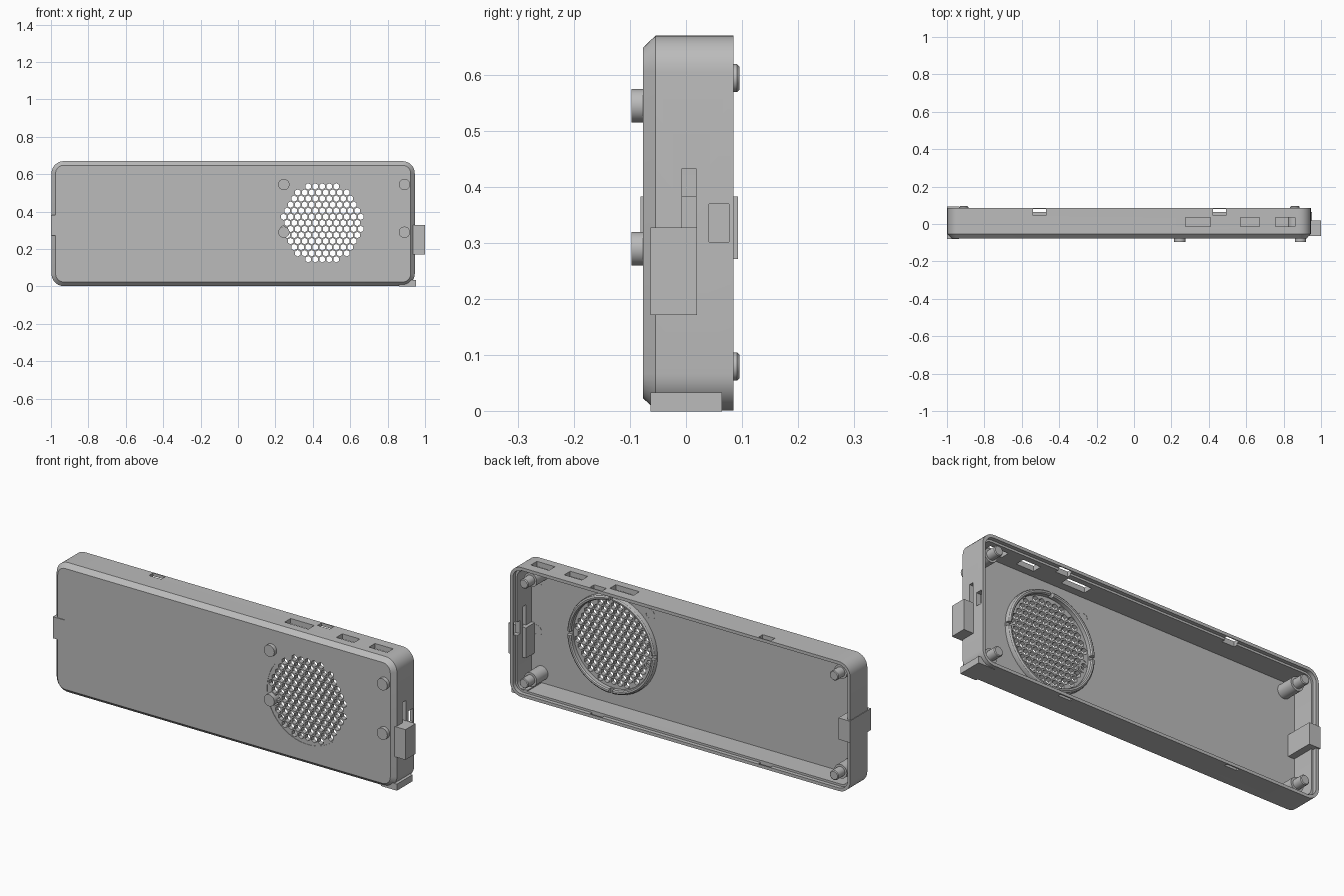
import bpy, bmesh
from math import sin, cos, pi, radians, sqrt
from mathutils import Matrix, Vector

cube = bpy.data.objects.get("Cube")
if cube:
    bpy.data.objects.remove(cube, do_unlink=True)

grey = bpy.data.materials.new("plain grey")
grey.use_nodes = True
COLOUR = (0.5, 0.5, 0.5, 1)
grey.diffuse_color = COLOUR
grey.node_tree.nodes["Principled BSDF"].inputs["Base Color"].default_value = COLOUR

X0, X1, Z0, Z1 = -0.997, 0.945, 0.002, 0.67
FRONT, FLOOR, BACK = -0.077, -0.052, 0.085
GRILLE = Vector((0.45, 0, 0.34))


def finish(bm, name):
    bmesh.ops.recalc_face_normals(bm, faces=bm.faces)
    mesh = bpy.data.meshes.new(name)
    bm.to_mesh(mesh)
    bm.free()
    mesh.materials.append(grey)
    ob = bpy.data.objects.new(name, mesh)
    bpy.context.collection.objects.link(ob)
    return ob


def loft(bm, loops, closed=False):
    """Skin a list of equal point loops; cap the ends unless closed."""
    rings = [[bm.verts.new(p) for p in loop] for loop in loops]
    pairs = list(zip(rings, rings[1:]))
    if closed:
        pairs.append((rings[-1], rings[0]))
    for a, b in pairs:
        for i in range(len(a)):
            j = (i + 1) % len(a)
            bm.faces.new((a[i], a[j], b[j], b[i]))
    if not closed:
        bm.faces.new(rings[0])
        bm.faces.new(rings[-1])


def circle(x, z, r, y, sides, turn=0.0):
    return [(x + r * cos(turn + 2 * pi * i / sides), y,
             z + r * sin(turn + 2 * pi * i / sides)) for i in range(sides)]


def rounded(inset, y):
    r, pts = max(0.065 - inset, 0.02), []
    corners = ((X1, Z1, -1, -1), (X0, Z1, 1, -1), (X0, Z0, 1, 1), (X1, Z0, -1, 1))
    for k, (x, z, sx, sz) in enumerate(corners):
        cx, cz = x + sx * (inset + r), z + sz * (inset + r)
        for i in range(9):
            a = pi / 2 * (k + i / 8)
            pts.append((cx + r * cos(a), y, cz + r * sin(a)))
    return pts


def turned(bm, x, z, profile, sides=32, closed=False, turn=0.0):
    """Round part along y from (radius, y) pairs."""
    loft(bm, [circle(x, z, r, y, sides, turn) for r, y in profile], closed)


def box(bm, xs, ys, zs, turn=None):
    size = Vector((xs[1] - xs[0], ys[1] - ys[0], zs[1] - zs[0]))
    mid = Vector((sum(xs) / 2, sum(ys) / 2, sum(zs) / 2))
    m = Matrix.Translation(mid) @ Matrix.Diagonal((*size, 1))
    bmesh.ops.create_cube(bm, size=1, matrix=turn @ m if turn else m)


def cut(ob, bm):
    """Subtract a shape and keep the result as plain mesh."""
    cutter = finish(bm, "cutter")
    cutter.hide_render = True
    mod = ob.modifiers.new("cut", "BOOLEAN")
    mod.operation, mod.solver, mod.object = "DIFFERENCE", "EXACT", cutter
    graph = bpy.context.evaluated_depsgraph_get()
    mesh = bpy.data.meshes.new_from_object(ob.evaluated_get(graph))
    ob.modifiers.clear()
    ob.data = mesh
    bpy.data.objects.remove(cutter, do_unlink=True)


def smooth(ob):
    bpy.ops.object.select_all(action="DESELECT")
    ob.select_set(True)
    bpy.context.view_layer.objects.active = ob
    bpy.ops.object.shade_smooth_by_angle(angle=radians(30))


# Shell with a chamfered front edge
bm = bmesh.new()
loft(bm, [rounded(0.022, FRONT), rounded(0, FRONT + 0.023), rounded(0, BACK)])
case = finish(bm, "case_shell")

# Open back with a stepped rim
bm = bmesh.new()
loft(bm, [rounded(0.027, FLOOR), rounded(0.027, 0.065),
          rounded(0.016, 0.065), rounded(0.016, 0.12)])
cut(case, bm)

# Round grille opening
bm = bmesh.new()
turned(bm, GRILLE.x, GRILLE.z, [(0.23, -0.12), (0.23, 0)], 64)
cut(case, bm)

# Ports and snap slots through the walls
bm = bmesh.new()
for xs in ((0.275, 0.41), (0.57, 0.67), (0.757, 0.86)):
    box(bm, xs, (-0.013, 0.036), (0.6, 0.7))
for x in (-0.505, 0.457):
    box(bm, (x - 0.035, x + 0.035), (0.046, 0.08), (0.6, 0.7))
    box(bm, (x - 0.035, x + 0.035), (0.064, 0.08), (-0.03, 0.06))
box(bm, (0.9, 1), (0.041, 0.077), (0.302, 0.37))
box(bm, (0.9, 1), (-0.007, 0.018), (0.28, 0.433))
cut(case, bm)
smooth(case)

# Honeycomb grille
bm = bmesh.new()
turned(bm, GRILLE.x, GRILLE.z, [(0.231, FRONT + 0.002), (0.231, FLOOR)], 64)
grille = finish(bm, "honeycomb_grille")
bm = bmesh.new()
PITCH = 0.0375
for row in range(-8, 9):
    for col in range(-8, 9):
        x = (col + 0.5 * (row % 2)) * PITCH
        z = row * PITCH * sqrt(3) / 2
        if x * x + z * z < 0.215 ** 2:
            turned(bm, GRILLE.x + x, GRILLE.z + z,
                   [(0.0172, -0.1), (0.0172, 0)], 6, turn=pi / 6)
cut(grille, bm)

# Raised ring behind the grille, with four notches
bm = bmesh.new()
turned(bm, GRILLE.x, GRILLE.z,
       [(0.228, FLOOR - 0.01), (0.228, -0.032), (0.233, -0.026), (0.241, -0.025),
        (0.248, -0.03), (0.251, -0.038), (0.251, FLOOR - 0.01)], 64, True)
ring = finish(bm, "grille_ring")
bm = bmesh.new()
for k in range(4):
    turn = Matrix.Translation(GRILLE) @ Matrix.Rotation(k * pi / 2, 4, "Y")
    box(bm, (0.2, 0.28), (-0.046, 0), (-0.01, 0.01), turn)
cut(ring, bm)
smooth(ring)

# Front pegs, hollow from behind
for side, x in (("right", 0.245), ("left", 0.89)):
    for level, z in (("lower", 0.29), ("upper", 0.545)):
        bm = bmesh.new()
        turned(bm, x, z, [(0.03, -0.097), (0.03, FLOOR + 0.001), (0.018, FLOOR + 0.001),
                          (0.018, -0.085)])
        smooth(finish(bm, f"front_peg_{level}_{side}"))

# Corner posts with slimmer tips
for side, x in (("right", -0.91), ("left", 0.86)):
    for level, z in (("lower", 0.08), ("upper", 0.594)):
        bm = bmesh.new()
        turned(bm, x, z, [(0.036, FLOOR - 0.005), (0.036, 0.04), (0.025, 0.04),
                          (0.025, 0.091), (0.021, 0.095)])
        smooth(finish(bm, f"corner_post_{level}_{side}"))

# Blocks on the sides
for name, xs, ys, zs in (
        ("side_block", (0.9, 1.0), (-0.063, 0.02), (0.172, 0.328)),
        ("corner_block", (0.86, 0.951), (-0.063, 0.064), (0, 0.034)),
        ("side_clip", (-1.0, -0.935), (-0.081, 0.093), (0.272, 0.383))):
    bm = bmesh.new()
    box(bm, xs, ys, zs)
    finish(bm, name)
